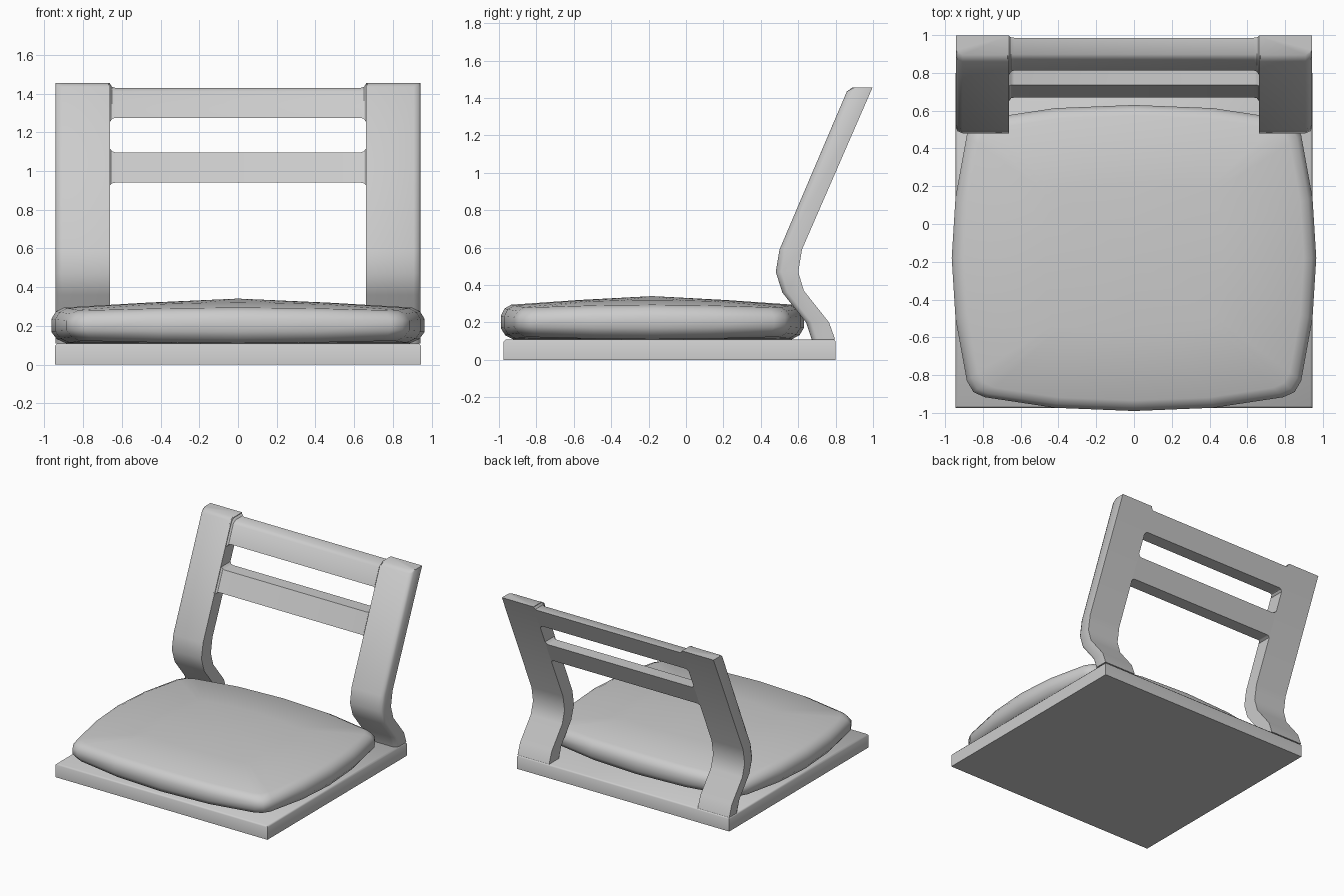
import bpy, bmesh, math

if "Cube" in bpy.data.objects:
    bpy.data.objects.remove(bpy.data.objects["Cube"])


def finish(name, bm, angle=35):
    bmesh.ops.recalc_face_normals(bm, faces=bm.faces)
    mesh = bpy.data.meshes.new(name)
    bm.to_mesh(mesh)
    bm.free()
    ob = bpy.data.objects.new(name, mesh)
    bpy.context.collection.objects.link(ob)
    bpy.ops.object.select_all(action='DESELECT')
    ob.select_set(True)
    bpy.context.view_layer.objects.active = ob
    bpy.ops.object.shade_smooth_by_angle(angle=math.radians(angle))
    return ob


def loft(rings, cap=True):
    """Bridge equal-length rings of points, optionally closing the ends."""
    bm = bmesh.new()
    loops = [[bm.verts.new(p) for p in ring] for ring in rings]
    n = len(loops[0])
    for a, b in zip(loops, loops[1:]):
        for i in range(n):
            bm.faces.new((a[i], a[(i + 1) % n], b[(i + 1) % n], b[i]))
    if cap:
        bm.faces.new(loops[0])
        bm.faces.new(loops[-1])
    return bm, loops


# Base board with softened top edge
X, Y0, Y1 = 0.945, -0.975, 0.80


def board_ring(inset, z):
    x, a, b = X - inset, Y0 + inset, Y1 - inset
    return [(-x, a, z), (x, a, z), (x, b, z), (-x, b, z)]


bm, _ = loft([board_ring(0, 0), board_ring(0, 0.098), board_ring(0.012, 0.11)])
finish("base_board", bm, 50)

# Cushion: one quarter of the outline, mirrored around its centre
CY = -0.18
quarter = [(0.965, 0), (0.945, 0.32), (0.885, 0.65), (0.85, 0.71),
           (0.79, 0.737), (0.42, 0.793), (0, 0.81)]
left = [(-x, y) for x, y in reversed(quarter[:-1])]
half = quarter + left
outline = half + [(-x, -y) for x, y in half[1:-1]]


def cushion_ring(inset, z, lift):
    s = 1 - inset / 0.88
    return [(x * s, y * s + CY,
             z + lift * (math.hypot(x / 0.965, y / 0.81) - 1)) for x, y in outline]


bm, loops = loft([cushion_ring(*r) for r in (
    (0.07, 0.11, 0.05), (0.025, 0.132, 0.05), (0, 0.17, 0.03), (0, 0.235, -0.03),
    (0.022, 0.275, -0.06), (0.06, 0.295, -0.06), (0.45, 0.320, -0.03))], cap=False)
for loop, z in ((loops[0], 0.107), (loops[-1], 0.341)):
    centre = bm.verts.new((0, CY, z))
    for i in range(len(loop)):
        bm.faces.new((loop[i], loop[(i + 1) % len(loop)], centre))
finish("seat_cushion", bm, 60)

# Side posts: bent profile (y, z), front and rear edges from bottom to top
front = [(0.672, 0.11), (0.642, 0.20), (0.515, 0.36), (0.48, 0.47),
         (0.50, 0.59), (0.86, 1.435), (0.895, 1.455)]
rear = [(0.797, 0.11), (0.765, 0.20), (0.63, 0.37), (0.60, 0.47),
        (0.62, 0.59), (0.988, 1.435), (0.997, 1.455)]


def post(name, side):
    inner, outer = 0.662 * side, 0.943 * side
    rings = []
    for (fy, fz), (ry, rz) in zip(front, rear):
        # rounded outer front corner
        def at(t):
            return fy + (ry - fy) * t, fz + (rz - fz) * t
        rings.append([(inner, *at(0)), (outer - 0.035 * side, *at(0)),
                      (outer - 0.01 * side, *at(0.09)), (outer, *at(0.25)),
                      (outer, *at(1)), (inner, *at(1))])
    bm, _ = loft(rings)
    finish(name, bm, 45)


post("left_post", -1)
post("right_post", 1)


# Back rails follow the slanted posts, slightly recessed, flaring at the ends
def rail(name, low, high, low_end, high_end):
    half_stations = [(0.67, low_end, high_end, 0.0),
                     (0.66, low_end + (low - low_end) * 0.25,
                      high_end + (high - high_end) * 0.25, 0.008),
                     (0.65, low + (low_end - low) * 0.2,
                      high + (high_end - high) * 0.2, 0.018),
                     (0.635, low, high, 0.02)]
    stations = half_stations + [(-x, a, b, r) for x, a, b, r in reversed(half_stations)]
    rings = []
    for x, a, b, rec in stations:
        def fy(z):
            return 0.50 + (z - 0.59) * 0.426 + rec

        def ry(z):
            return 0.62 + (z - 0.59) * 0.4355
        lip = 0.02 if high > 1.3 else 0.0
        rings.append([(x, fy(a), a), (x, fy(b - lip), b - lip),
                      (x, fy(b) + lip, b), (x, ry(b), b), (x, ry(a), a)]
                     if lip else
                     [(x, fy(a), a), (x, fy(b), b), (x, ry(b), b), (x, ry(a), a)])
    bm, _ = loft(rings)
    finish(name, bm, 35)


rail("top_rail", 1.275, 1.43, 1.25, 1.455)
rail("lower_rail", 0.94, 1.097, 0.925, 1.12)
